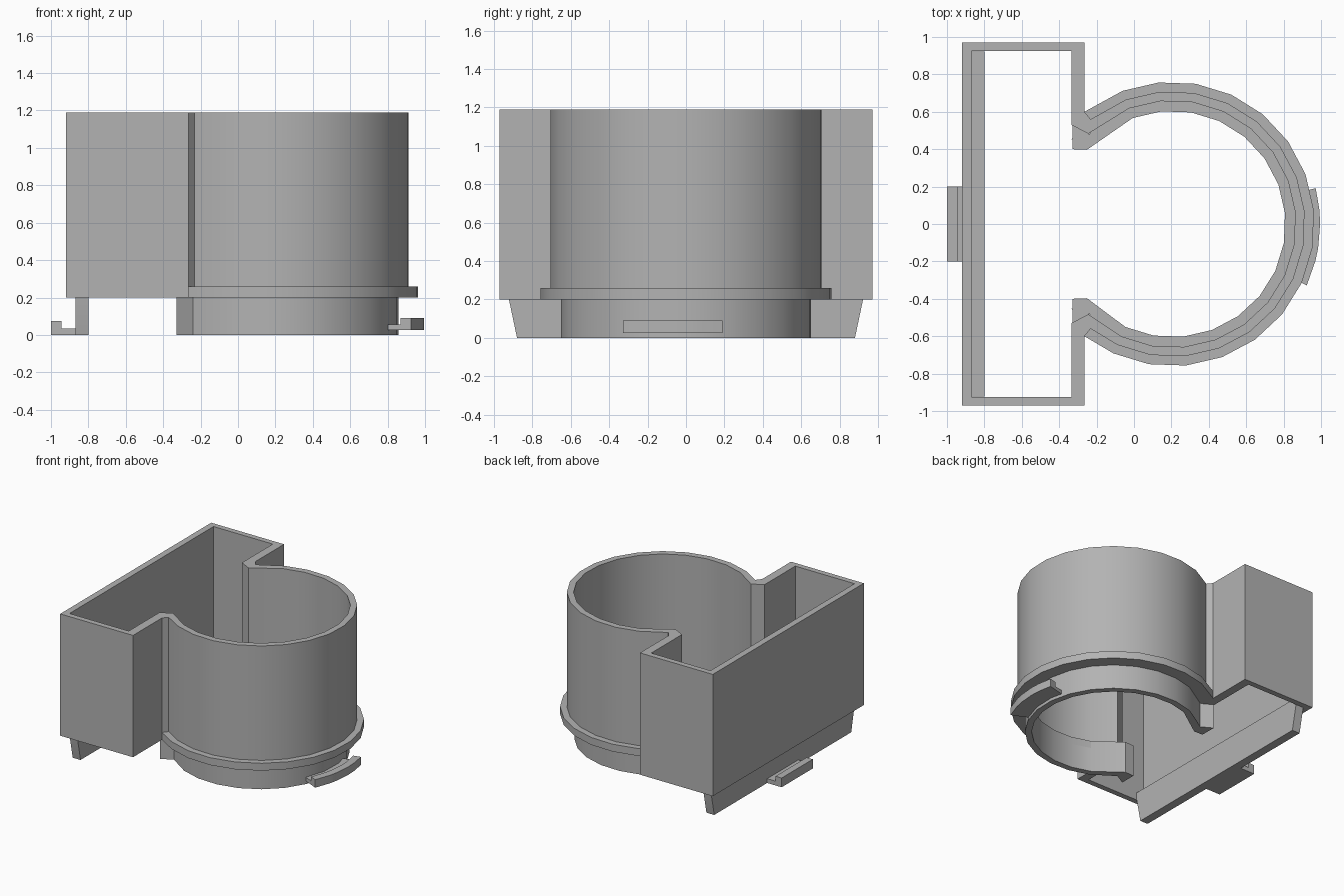
import bpy, bmesh
from math import cos, sin, radians
from mathutils import Vector

cube = bpy.data.objects.get("Cube")
if cube:
    bpy.data.objects.remove(cube, do_unlink=True)

grey = bpy.data.materials.new("plain_grey")
grey.use_nodes = True
COLOUR = (0.45, 0.45, 0.45, 1)
grey.diffuse_color = COLOUR
grey.node_tree.nodes["Principled BSDF"].inputs["Base Color"].default_value = COLOUR

CENTRE_X = 0.205
STEP = 15


def finish(name, bm):
    bmesh.ops.recalc_face_normals(bm, faces=bm.faces)
    mesh = bpy.data.meshes.new(name)
    bm.to_mesh(mesh)
    bm.free()
    mesh.materials.append(grey)
    obj = bpy.data.objects.new(name, mesh)
    bpy.context.collection.objects.link(obj)
    bpy.ops.object.select_all(action='DESELECT')
    obj.select_set(True)
    bpy.context.view_layer.objects.active = obj
    bpy.ops.object.shade_smooth_by_angle(angle=radians(25))
    return obj


def arc(radius, angles):
    return [(CENTRE_X + radius * cos(radians(a)), radius * sin(radians(a))) for a in angles]


def mirrored(points, middle):
    """Points, the middle run, then the points reflected in y."""
    return points + middle + [(x, -y) for x, y in reversed(points)]


def wall(name, outer, inner, z0, z1, closed=False):
    """Upright wall between two matching outlines."""
    bm = bmesh.new()
    rows = [[bm.verts.new((x, y, z)) for x, y in line]
            for line, z in ((outer, z0), (outer, z1), (inner, z1), (inner, z0))]
    n = len(outer)
    for i in range(n if closed else n - 1):
        j = (i + 1) % n
        for k in range(4):
            a, b = rows[k], rows[(k + 1) % 4]
            bm.faces.new((a[i], a[j], b[j], b[i]))
    if not closed:
        for i in (0, n - 1):
            bm.faces.new([r[i] for r in rows])
    return finish(name, bm)


def prism(name, points, direction):
    """Flat outline pushed along a direction."""
    bm = bmesh.new()
    face = bm.faces.new([bm.verts.new(p) for p in points])
    moved = bmesh.ops.extrude_face_region(bm, geom=[face], use_keep_orig=True)
    verts = [g for g in moved["geom"] if isinstance(g, bmesh.types.BMVert)]
    bmesh.ops.translate(bm, vec=Vector(direction), verts=verts)
    return finish(name, bm)


# Shared facets of the round part
facets = [-114.5 + STEP * i for i in range(16)]

# Box and cylinder as one continuous wall
outer = mirrored([(-0.92, -0.97), (-0.265, -0.97), (-0.265, -0.6)] + arc(0.71, [-128]),
                 arc(0.71, facets))
inner = mirrored([(-0.868, -0.925), (-0.335, -0.925), (-0.335, -0.53)] + arc(0.66, [-133]),
                 arc(0.66, facets))
wall("body_wall", outer, inner, 0.2, 1.19, closed=True)

# Flange around the foot of the cylinder
wall("flange", mirrored([(-0.265, -0.6)], arc(0.76, facets)),
     mirrored([(-0.335, -0.45)], arc(0.605, facets)), 0.2, 0.26)

# Lower spigot ring with blunt ends
wall("lower_ring",
     mirrored([(-0.33, -0.53)] + arc(0.655, [-133]), arc(0.655, facets)),
     mirrored([(-0.33, -0.4)] + arc(0.605, [-139]), arc(0.605, facets)), 0, 0.26)

# Tapered lip under the flat wall
lip = [(-0.87, y, z) for y, z in
       ((-0.88, 0), (0.88, 0), (0.922, 0.2), (0.922, 0.26), (-0.922, 0.26), (-0.922, 0.2))]
prism("lower_lip", lip, (0.07, 0, 0))

# Catch on the flat side, with a raised edge
catch = [(x, -0.2, z) for x, z in
         ((-1, 0), (-0.865, 0), (-0.865, 0.035), (-0.945, 0.035), (-0.945, 0.075), (-1, 0.075))]
prism("flat_catch", catch, (0, 0.4, 0))

# Curved catch on the round side, with a raised rim
catch_angles = [-24.5, -14.5, -9.5, 0, 5.5, 14]
wall("round_catch", arc(0.79, catch_angles), arc(0.63, catch_angles), 0.025, 0.055)
wall("round_catch_rim", arc(0.79, catch_angles), arc(0.73, catch_angles), 0.05, 0.09)
